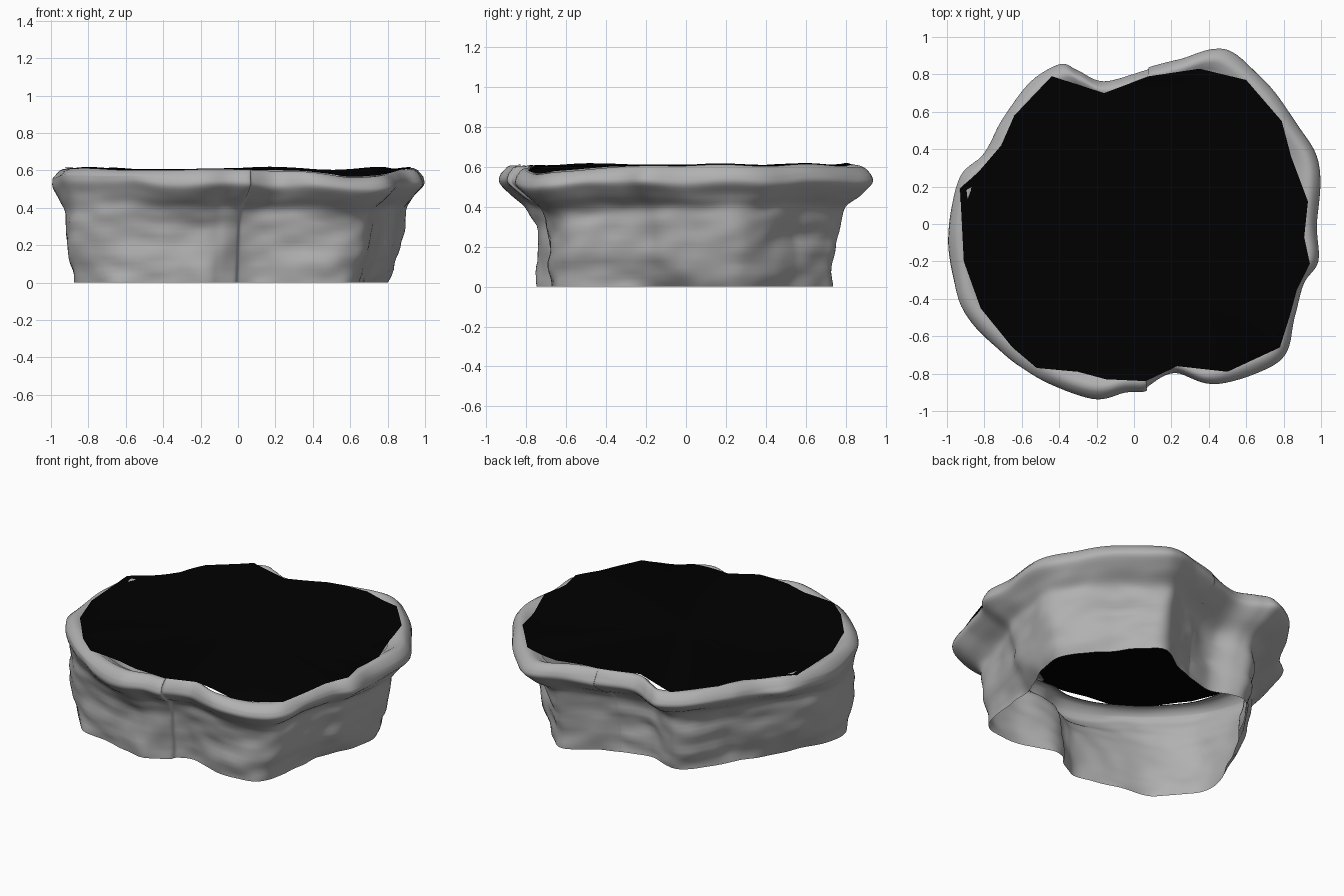
import bpy, math
from mathutils import Vector, noise

old = bpy.data.objects.get("Cube")
if old:
    bpy.data.objects.remove(old)


def material(name, color):
    m = bpy.data.materials.new(name)
    m.use_nodes = True
    m.diffuse_color = (*color, 1)
    bsdf = m.node_tree.nodes["Principled BSDF"]
    bsdf.inputs["Base Color"].default_value = (*color, 1)
    bsdf.inputs["Roughness"].default_value = 0.9
    return m


def spline(points, steps, closed):
    """Resample control points with a Catmull-Rom curve."""
    pts = [Vector(p) for p in points]
    n = len(pts)
    pick = (lambda i: pts[i % n]) if closed else (lambda i: pts[max(0, min(n - 1, i))])
    out = []
    for i in range(n if closed else n - 1):
        a, b, c, d = (pick(i + k) for k in (-1, 0, 1, 2))
        for s in range(steps):
            t = s / steps
            out.append(b + 0.5 * t * ((c - a) + t * ((2 * a - 5 * b + 4 * c - d)
                       + t * (3 * (b - c) + d - a))))
    if not closed:
        out.append(pts[-1])
    return out


def loft(name, rings, mat, top=None):
    """Skin a stack of closed rings into one mesh, optionally fanned to a top point."""
    n = len(rings[0])
    verts = [v for ring in rings for v in ring]
    faces = [(r * n + i, r * n + (i + 1) % n, (r + 1) * n + (i + 1) % n, (r + 1) * n + i)
             for r in range(len(rings) - 1) for i in range(n)]
    if top:
        start = len(verts) - n
        verts.append(top)
        faces += [(start + i, start + (i + 1) % n, len(verts) - 1) for i in range(n)]
    mesh = bpy.data.meshes.new(name)
    mesh.from_pydata(verts, [], faces)
    mesh.materials.append(mat)
    obj = bpy.data.objects.new(name, mesh)
    bpy.context.collection.objects.link(obj)
    bpy.ops.object.select_all(action="DESELECT")
    bpy.context.view_layer.objects.active = obj
    obj.select_set(True)
    bpy.ops.object.shade_smooth_by_angle(angle=math.radians(55))
    return obj


stone = material("grey stone", (0.44, 0.44, 0.44))
black = material("black fill", (0, 0, 0))

# Matching outlines of the overhanging lip and the foot, starting at the front seam
lip_outline = [
    (.08, -.865), (.22, -.8), (.42, -.86), (.66, -.79), (.81, -.7), (.86, -.5), (.91, -.32),
    (.99, -.2), (.98, 0), (.99, .33), (.87, .54), (.73, .73), (.55, .9), (.43, .935),
    (.25, .88), (.09, .84), (.06, .82), (-.16, .76), (-.3, .82), (-.4, .85), (-.57, .74),
    (-.7, .56), (-.8, .38), (-.93, .25), (-.99, 0), (-.97, -.25), (-.91, -.47),
    (-.73, -.67), (-.48, -.84), (-.22, -.93), (-.05, -.9), (.06, -.895)]
foot_outline = [
    (.01, -.62), (.12, -.61), (.33, -.67), (.53, -.65), (.64, -.56), (.66, -.36), (.68, -.18),
    (.72, -.05), (.77, .1), (.8, .25), (.71, .4), (.6, .53), (.47, .67), (.36, .73),
    (.2, .64), (.08, .58), (.04, .56), (-.12, .52), (-.26, .58), (-.38, .58), (-.49, .43),
    (-.6, .24), (-.7, .08), (-.78, -.06), (-.85, -.2), (-.88, -.33), (-.84, -.47),
    (-.69, -.62), (-.46, -.69), (-.2, -.73), (-.1, -.71), (-.02, -.66)]
lip = spline(lip_outline, 7, True)
foot = spline(foot_outline, 7, True)

# Wall section: (blend from foot to lip, height)
section = spline([(0, 0), (.05, .1), (.1, .22), (.18, .33), (.33, .4), (.7, .46),
                  (.99, .52), (.96, .565)], 4, False)


def rim_height(p):
    """Wavy top edge that dips at the front right."""
    dip = 0.04 * math.exp(-((p.x - .65) ** 2 + (p.y + .7) ** 2) / .13)
    return 0.608 - dip + 0.014 * noise.noise(Vector((p.x * 3, p.y * 3, 5)))


def wall_point(a, b, t, z):
    """Blend between the outlines, flare the sides and roughen the surface."""
    flare = 0.35 * max(0, b.x ** 2 - b.y ** 2) * max(0, math.sin(math.pi * z / .52))
    t += flare * (1 - t)
    p = a.lerp(b, t)
    rough = 0.026 * noise.noise(Vector((p.x * 3, p.y * 3, z * 7)))
    rough += 0.016 * noise.noise(Vector((p.x * 7, p.y * 7, z * 14)))
    p += p.normalized() * rough * (1 - 0.7 * t)
    sag = 0.06 * noise.noise(Vector((b.x * 2.5, b.y * 2.5, 9))) * math.sin(math.pi * z / .62)
    return Vector((p.x, p.y, z * rim_height(b) / 0.607 + sag * t))


rings = [[wall_point(a, b, t, z) for a, b in zip(foot, lip)] for t, z in section]

# Rounded lip rolling inward under the dark surface
for scale, drop in ((.965, .012), (.945, .002), (.92, .003), (.89, .022), (.86, .035)):
    rings.append([Vector((p.x * scale, p.y * scale, rim_height(p) - drop)) for p in lip])
loft("stone_wall", rings, stone)

# Dark surface filling the opening, with an angular border resting on the lip
border = [(-.93, .19), (-.83, .28), (-.71, .42), (-.64, .58), (-.44, .79), (-.16, .7),
          (.08, .79), (.35, .83), (.6, .77), (.79, .55), (.84, .36), (.93, .12), (.91, -.07),
          (.94, -.21), (.87, -.35), (.83, -.5), (.78, -.66), (.5, -.79), (.23, -.76),
          (.06, -.84), (-.15, -.83), (-.3, -.79), (-.52, -.77), (-.65, -.66), (-.82, -.45),
          (-.91, -.2)]
edge = []
for i, p in enumerate(border):
    a, b = Vector(p), Vector(border[(i + 1) % len(border)])
    for s in range(6):
        q = a.lerp(b, s / 6)
        edge.append(Vector((q.x, q.y, rim_height(q * 1.06) + 0.003)))
inner = [Vector((p.x * .9, p.y * .9, .602)) for p in edge]
loft("dark_surface", [edge, inner], black, top=Vector((0, 0, .602)))
